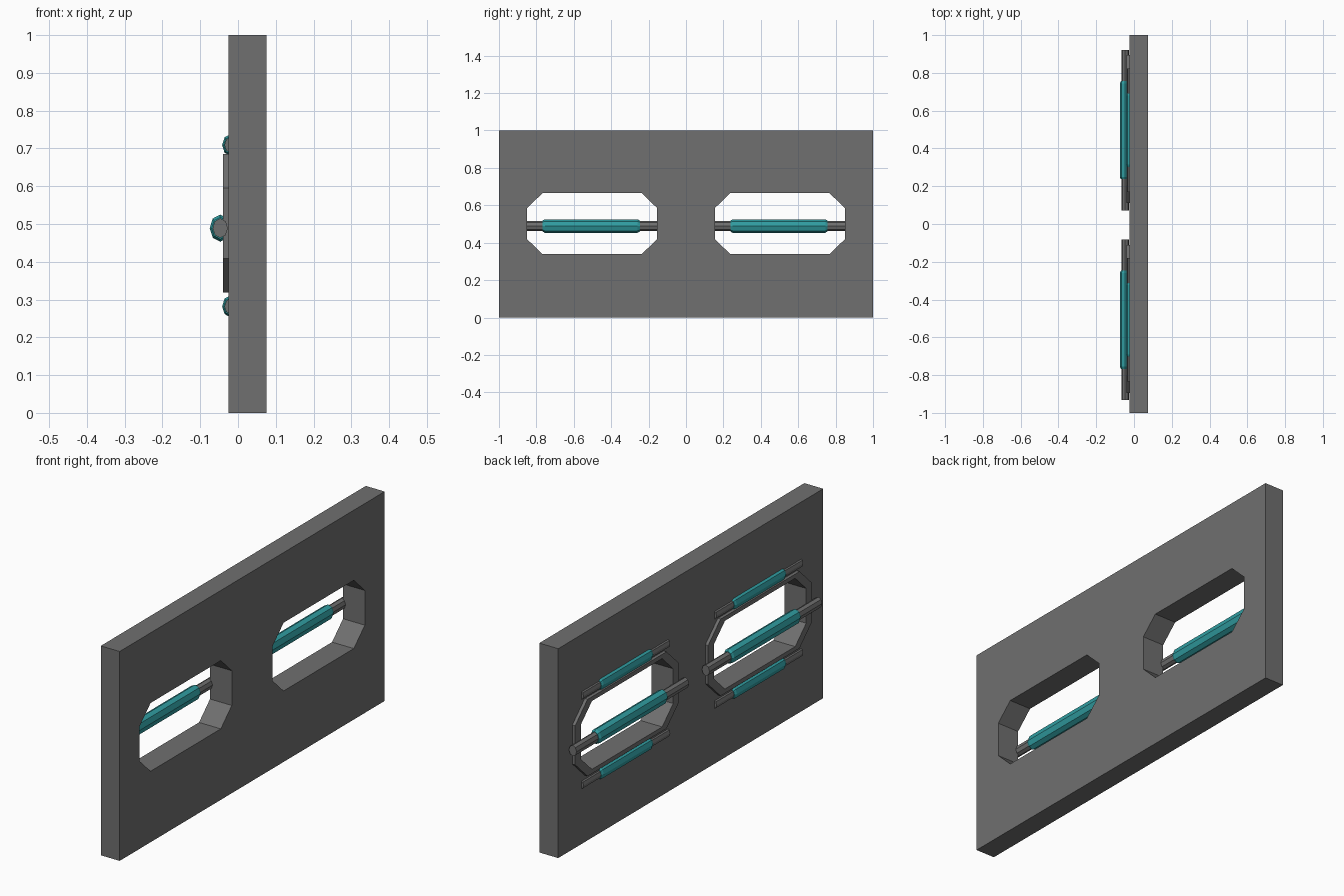
import bpy, bmesh, math

if "Cube" in bpy.data.objects:
    bpy.data.objects.remove(bpy.data.objects["Cube"])


def material(name, rgb):
    m = bpy.data.materials.new(name)
    m.diffuse_color = (*rgb, 1)
    m.use_nodes = True
    m.node_tree.nodes["Principled BSDF"].inputs["Base Color"].default_value = m.diffuse_color
    return m


GREY = material("dark_grey", (0.16, 0.16, 0.16))
TEAL = material("teal", (0.03, 0.34, 0.36))


def finish(bm, name, mat):
    bmesh.ops.recalc_face_normals(bm, faces=bm.faces)
    me = bpy.data.meshes.new(name)
    bm.to_mesh(me)
    bm.free()
    me.materials.append(mat)
    ob = bpy.data.objects.new(name, me)
    bpy.context.collection.objects.link(ob)
    return ob


def octagon(yc, s=1.0):
    """Clipped-corner opening outline in the yz plane."""
    w, wf, h, hf = 0.348 * s, 0.265 * s, 0.163 * s, 0.083 * s
    pts = [(w, -hf), (w, hf), (wf, h), (-wf, h), (-w, hf), (-w, -hf), (-wf, -h), (wf, -h)]
    return [(yc + y, 0.502 + z) for y, z in pts]


def prism(pts, x0, x1, name):
    bm = bmesh.new()
    a = [bm.verts.new((x0, y, z)) for y, z in pts]
    b = [bm.verts.new((x1, y, z)) for y, z in pts]
    n = len(pts)
    bm.faces.new(a)
    bm.faces.new(b[::-1])
    for i in range(n):
        bm.faces.new((a[i], b[i], b[(i + 1) % n], a[(i + 1) % n]))
    return finish(bm, name, GREY)


def frame(outer, inner, x0, x1, name):
    bm = bmesh.new()
    loops = [[bm.verts.new((x, y, z)) for y, z in p]
             for p, x in ((outer, x0), (outer, x1), (inner, x1), (inner, x0))]
    n = len(outer)
    for k in range(4):
        a, b = loops[k], loops[(k + 1) % 4]
        for i in range(n):
            j = (i + 1) % n
            bm.faces.new((a[i], a[j], b[j], b[i]))
    return finish(bm, name, GREY)


def rod(x, z, yc, rings, rx, rz, name, mat):
    """Eight-sided rod along y; rings = (y offset, radius factor)."""
    bm = bmesh.new()
    loops = []
    for dy, f in rings:
        loops.append([bm.verts.new((x + rx * f * math.cos(t * math.pi / 4), yc + dy,
                                    z + rz * f * math.sin(t * math.pi / 4))) for t in range(8)])
    for a, b in zip(loops, loops[1:]):
        for i in range(8):
            j = (i + 1) % 8
            bm.faces.new((a[i], a[j], b[j], b[i]))
    bm.faces.new(loops[0])
    bm.faces.new(loops[-1])
    return finish(bm, name, mat)


def lamp(x, z, yc, half, glow, rx, rz, name):
    # grey holder rod with a thicker teal sleeve
    rod(x, z, yc, [(-half, 1), (half, 1)], rx * 0.72, rz * 0.72, name + "_rod", GREY)
    rod(x, z, yc, [(-glow, 0.8), (-glow + 0.012, 1), (glow - 0.012, 1), (glow, 0.8)],
        rx, rz, name + "_sleeve", TEAL)


# wall slab
wall = prism([(-1, 0), (1, 0), (1, 1), (-1, 1)], -0.025, 0.075, "wall")

for side, yc in (("left", -0.502), ("right", 0.502)):
    # window opening
    cutter = prism(octagon(yc), -0.2, 0.2, side + "_opening_cutter")
    mod = wall.modifiers.new("opening", 'BOOLEAN')
    mod.object = cutter
    mod.operation = 'DIFFERENCE'
    mod.solver = 'EXACT'
    bpy.context.view_layer.objects.active = wall
    bpy.ops.object.modifier_apply(modifier=mod.name)
    bpy.data.objects.remove(cutter)
    # raised rim on the back
    frame(octagon(yc, 1.125), octagon(yc), -0.04, -0.024, side + "_rim")
    # central rod across the opening, smaller rods above and below
    yr = yc - 0.005
    lamp(-0.047, 0.489, yr, 0.425, 0.26, 0.028, 0.036, side + "_middle")
    lamp(-0.02, 0.709, yr, 0.327, 0.195, 0.022, 0.029, side + "_upper")
    lamp(-0.02, 0.282, yr, 0.327, 0.195, 0.022, 0.029, side + "_lower")
